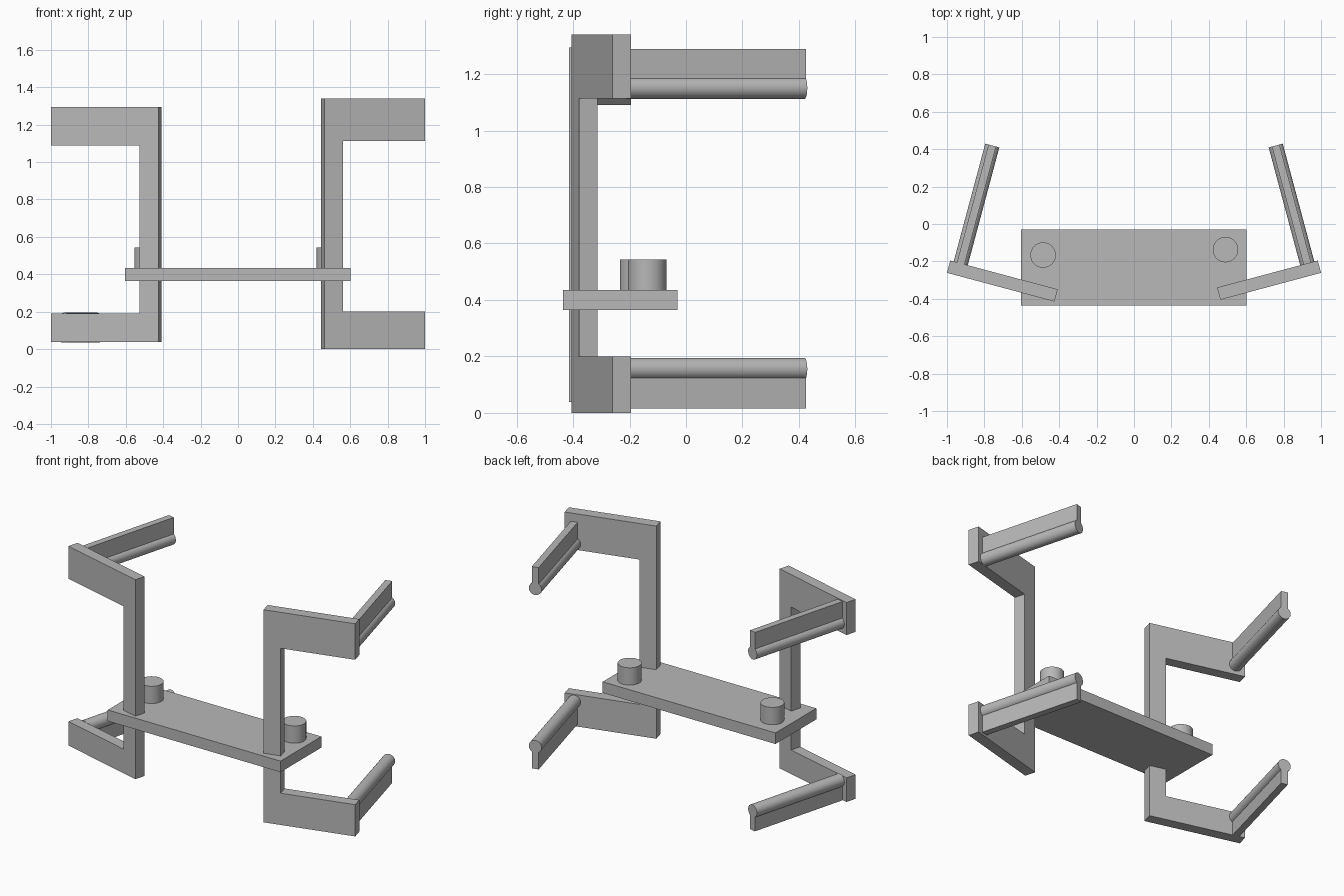
import bpy, bmesh
from math import sin, cos, pi, radians
from mathutils import Vector

cube = bpy.data.objects.get("Cube")
if cube:
    bpy.data.objects.remove(cube, do_unlink=True)

grey = bpy.data.materials.new("plain grey")
grey.use_nodes = True
colour = (0.48, 0.48, 0.48, 1)
grey.diffuse_color = colour
grey.node_tree.nodes["Principled BSDF"].inputs["Base Color"].default_value = colour


def prism(name, outline, sweep, smooth=False):
    """Sweep a flat outline along a vector into a closed solid."""
    bm = bmesh.new()
    face = bm.faces.new([bm.verts.new(p) for p in outline])
    cap = bmesh.ops.extrude_face_region(bm, geom=[face], use_keep_orig=True)
    moved = [v for v in cap["geom"] if isinstance(v, bmesh.types.BMVert)]
    bmesh.ops.translate(bm, verts=moved, vec=sweep)
    bmesh.ops.recalc_face_normals(bm, faces=bm.faces)
    mesh = bpy.data.meshes.new(name)
    bm.to_mesh(mesh)
    bm.free()
    mesh.materials.append(grey)
    obj = bpy.data.objects.new(name, mesh)
    bpy.context.collection.objects.link(obj)
    if smooth:
        bpy.ops.object.select_all(action="DESELECT")
        obj.select_set(True)
        bpy.context.view_layer.objects.active = obj
        bpy.ops.object.shade_smooth_by_angle(angle=radians(35))
    return obj


def circle(radius, n=40):
    return [(radius * cos(2 * pi * i / n), radius * sin(2 * pi * i / n)) for i in range(n)]


up = Vector((0, 0, 1))
tilt = radians(15)
thick = 0.068
rail_u, rail_end = 0.058, 0.72

# Base plate
prism("base_plate", [(-0.603, -0.436, 0.365), (0.602, -0.436, 0.365),
                     (0.602, -0.03, 0.365), (-0.603, -0.03, 0.365)], up * 0.07)

# Each side: bracket length, outer heights, inner opening heights, blade bottom, knob centre
sides = {
    "left": (1, 0.557, 0.0, 0.2, 1.113, 1.34, 0.016, (0.489, -0.137)),
    "right": (-1, 0.595, 0.038, 0.19, 1.09, 1.295, 0.035, (-0.486, -0.166)),
}

for side, (s, length, z0, z1, z2, z3, blade_low, knob) in sides.items():
    corner = Vector((s, -0.261, 0))
    inward = Vector((-s * cos(tilt), -sin(tilt), 0))
    back = Vector((-s * sin(tilt), cos(tilt), 0))

    def at(u, v, z):
        return corner + inward * u + back * v + up * z

    # C-shaped bracket
    post = length - 0.104
    shape = [(0, z0), (length, z0), (length, z3), (0, z3),
             (0, z2), (post, z2), (post, z1), (0, z1)]
    prism(side + "_bracket", [at(u, 0, z) for u, z in shape], back * thick)

    # Round rods with flat blades, blade up on top and down at the bottom
    run = back * (rail_end - thick)
    for level, rod_z, low, high in (("upper", 1.151, 1.151, 1.288),
                                    ("lower", 0.156, blade_low, 0.156)):
        prism(f"{side}_{level}_rod",
              [at(rail_u + a, thick, rod_z + b) for a, b in circle(0.039)], run, True)
        w = 0.021
        prism(f"{side}_{level}_blade",
              [at(rail_u + a, thick, z) for a, z in
               ((-w, low), (w, low), (w, high), (-w, high))], run)

    # Knob standing on the plate
    prism(side + "_knob", [(knob[0] + a, knob[1] + b, 0.435) for a, b in circle(0.068)],
          up * 0.109, True)
